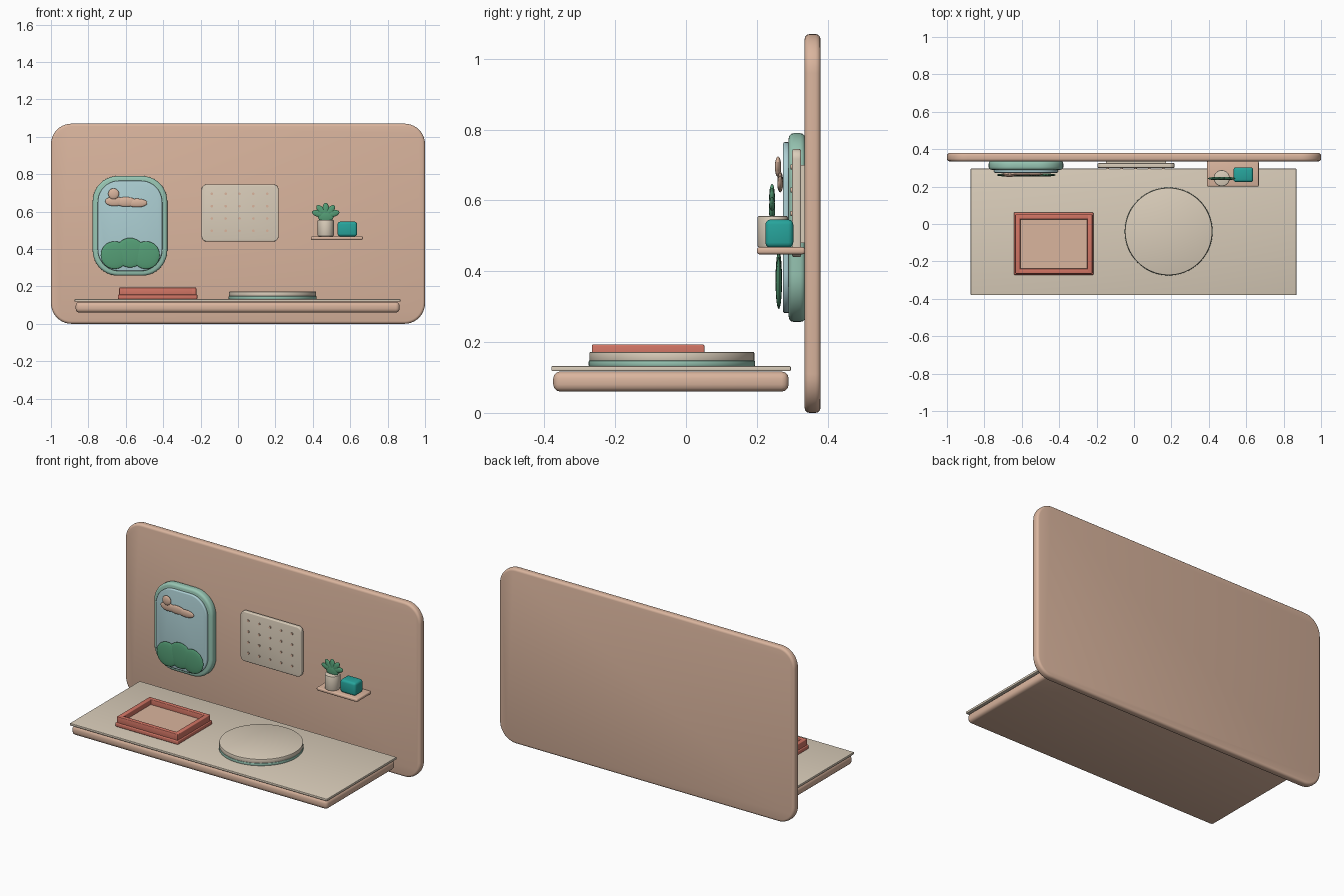
import bpy, bmesh, math
from mathutils import Vector, Matrix

if "Cube" in bpy.data.objects:
    bpy.data.objects.remove(bpy.data.objects["Cube"], do_unlink=True)


def material(name, r, g, b):
    m = bpy.data.materials.new(name)
    m.use_nodes = True
    m.diffuse_color = (r, g, b, 1)
    m.node_tree.nodes["Principled BSDF"].inputs["Base Color"].default_value = (r, g, b, 1)
    return m


TAN = material("warm tan", 0.70, 0.46, 0.34)
CREAM = material("cream", 0.70, 0.61, 0.49)
RED = material("coral red", 0.65, 0.18, 0.13)
SAGE = material("sage green", 0.31, 0.56, 0.45)
GLASS = material("pale blue", 0.42, 0.63, 0.66)
LEAF = material("leaf green", 0.09, 0.34, 0.18)
TEAL = material("teal", 0.02, 0.37, 0.33)


def finish(name, bm, mat, soft=0.0, segments=3):
    mesh = bpy.data.meshes.new(name)
    bm.to_mesh(mesh)
    bm.free()
    mesh.materials.append(mat)
    obj = bpy.data.objects.new(name, mesh)
    bpy.context.collection.objects.link(obj)
    bpy.ops.object.select_all(action="DESELECT")
    obj.select_set(True)
    bpy.context.view_layer.objects.active = obj
    if soft:
        mod = obj.modifiers.new("soft edges", "BEVEL")
        mod.width, mod.segments = soft, segments
        mod.limit_method, mod.angle_limit = "ANGLE", math.radians(35)
        bpy.ops.object.modifier_apply(modifier=mod.name)
    bpy.ops.object.shade_smooth_by_angle(angle=math.radians(35))
    return obj


def block(name, mat, x, y, z, soft=0.0, corner=0.0):
    """Box between ranges; corner rounds its outline as seen from the front."""
    lo, hi = Vector((x[0], y[0], z[0])), Vector((x[1], y[1], z[1]))
    bm = bmesh.new()
    bmesh.ops.create_cube(bm, size=1, matrix=Matrix.Translation((lo + hi) / 2)
                          @ Matrix.Diagonal((*(hi - lo), 1)))
    if corner:
        along_y = [e for e in bm.edges
                   if abs(e.verts[0].co.y - e.verts[1].co.y) > 1e-5]
        bmesh.ops.bevel(bm, geom=along_y, offset=corner, segments=10,
                        profile=0.5, affect="EDGES")
    return finish(name, bm, mat, soft)


def cylinder(name, mat, centre, radius, depth, soft=0.0, axis="Z", sides=64):
    bm = bmesh.new()
    turn = Matrix.Rotation(math.pi / 2, 4, "X") if axis == "Y" else Matrix()
    bmesh.ops.create_cone(bm, cap_ends=True, segments=sides, radius1=radius,
                          radius2=radius, depth=depth,
                          matrix=Matrix.Translation(centre) @ turn)
    return finish(name, bm, mat, soft, 2)


def ellipsoid(name, mat, centre, size, tilt=0.0):
    bm = bmesh.new()
    bmesh.ops.create_uvsphere(bm, u_segments=28, v_segments=16, radius=1,
                              matrix=Matrix.Translation(centre)
                              @ Matrix.Rotation(tilt, 4, "Y")
                              @ Matrix.Diagonal((*size, 1)))
    return finish(name, bm, mat)


# Wall panel and desk
block("back_wall", TAN, (-1, 1), (0.335, 0.38), (0, 1.07), 0.014, 0.11)
block("desk_slab", TAN, (-0.868, 0.864), (-0.375, 0.29), (0.06, 0.117), 0.02)
block("desk_surface", CREAM, (-0.873, 0.868), (-0.38, 0.296), (0.118, 0.132), 0.003)

# Tray: stepped base, floor and raised rim
block("tray_base", RED, (-0.642, -0.217), (-0.272, 0.062), (0.132, 0.156), 0.005)
block("tray_floor", TAN, (-0.61, -0.245), (-0.24, 0.035), (0.15, 0.162))
for side, x in (("right", -0.635), ("left", -0.25)):
    block("tray_rim_" + side, RED, (x, x + 0.027), (-0.266, 0.052), (0.152, 0.193), 0.004)
for side, y in (("front", -0.266), ("back", 0.025)):
    block("tray_rim_" + side, RED, (-0.635, -0.223), (y, y + 0.027), (0.152, 0.193), 0.004)

# Round mat
cylinder("round_mat_base", SAGE, (0.185, -0.04, 0.14), 0.235, 0.016, 0.003)
cylinder("round_mat_top", CREAM, (0.185, -0.04, 0.159), 0.233, 0.026, 0.003)

# Window with scenery
block("window_frame", SAGE, (-0.777, -0.378), (0.29, 0.337), (0.257, 0.79), 0.014, 0.135)
block("window_glass", GLASS, (-0.75, -0.405), (0.274, 0.292), (0.282, 0.765), 0.006, 0.115)
ellipsoid("sun", TAN, (-0.665, 0.26, 0.695), (0.029, 0.009, 0.029))
for i, (x, z, w, h) in enumerate(((-0.66, 0.655, 0.05, 0.026), (-0.6, 0.652, 0.056, 0.026),
                                  (-0.54, 0.646, 0.055, 0.023))):
    ellipsoid(f"cloud_puff_{i}", TAN, (x, 0.266, z), (w, 0.008, h))
for i, (x, z, r) in enumerate(((-0.66, 0.367, 0.074), (-0.577, 0.38, 0.079),
                               (-0.492, 0.367, 0.074))):
    ellipsoid(f"bush_{i}", LEAF, (x, 0.262, z), (r, 0.009, r))

# Pegboard with a grid of pegs
block("pegboard", CREAM, (-0.195, 0.217), (0.3, 0.325), (0.44, 0.745), 0.005, 0.028)
block("pegboard_mount", CREAM, (-0.15, 0.17), (0.32, 0.337), (0.48, 0.7))
for col in range(5):
    for row in range(4):
        cylinder(f"peg_{col}_{row}", TAN, (-0.14 + col * 0.074, 0.299, 0.497 + row * 0.066),
                 0.007, 0.008, axis="Y", sides=16)

# Shelf with potted plant and small box
block("shelf", TAN, (0.39, 0.667), (0.2, 0.336), (0.448, 0.468), 0.007)
cylinder("plant_pot", CREAM, (0.469, 0.245, 0.512), 0.043, 0.088, 0.004, sides=40)
for i in range(5):
    a = math.radians(-76 + i * 38)
    ellipsoid(f"plant_leaf_{i}", LEAF,
              (0.469 + 0.038 * math.sin(a), 0.243, 0.582 + 0.028 * math.cos(a)),
              (0.018, 0.008, 0.037), a)
ellipsoid("plant_heart", LEAF, (0.469, 0.243, 0.575), (0.042, 0.009, 0.034))
block("small_box", TEAL, (0.532, 0.637), (0.224, 0.303), (0.467, 0.546), 0.014)
